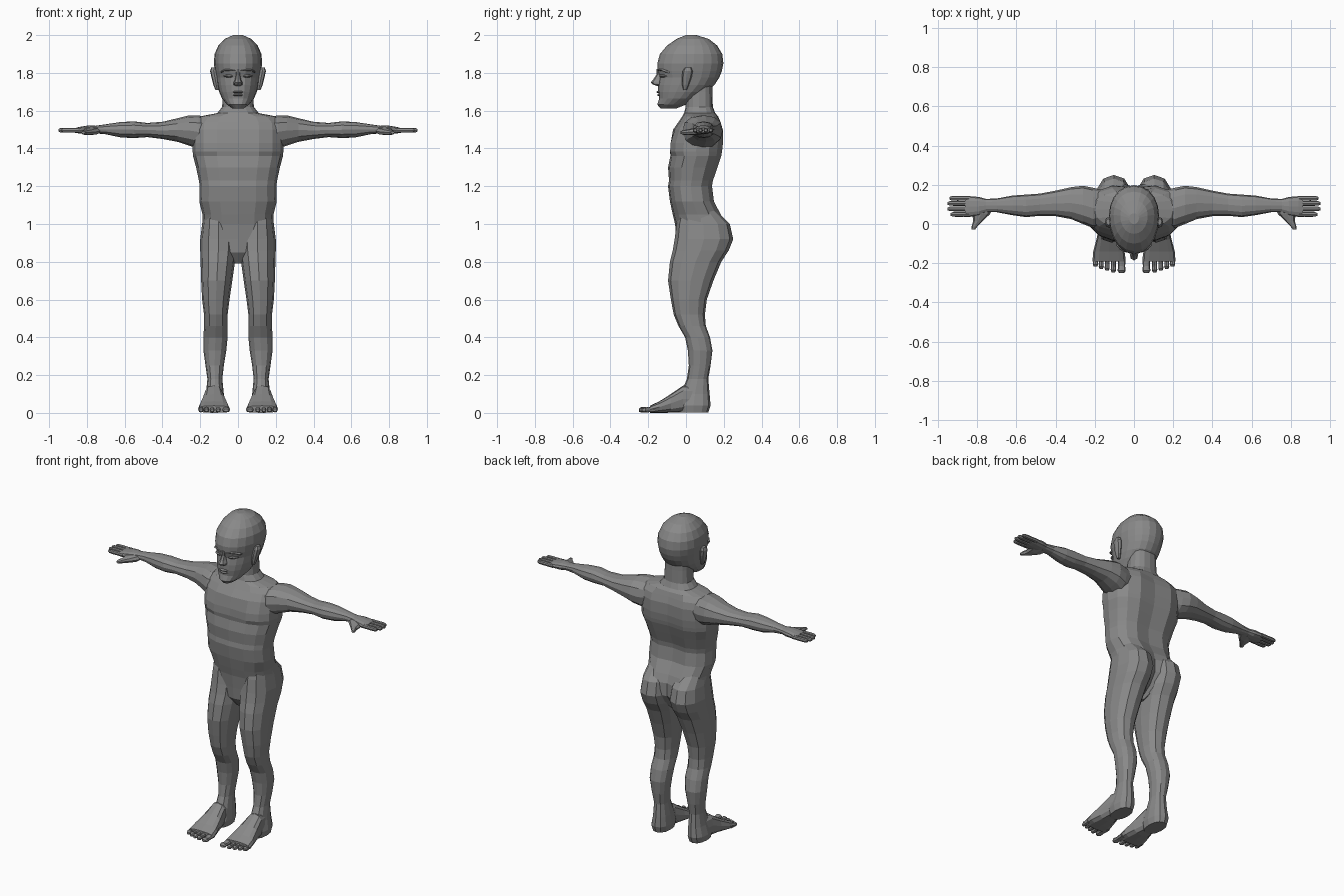
import bpy, bmesh, math

AXES = {'x': (1, 2, 0), 'y': (0, 2, 1), 'z': (0, 1, 2)}   # (a, b, along)
grey = bpy.data.materials.new("dark_grey")
grey.diffuse_color = (0.25, 0.25, 0.25, 1)


def loft(name, axis, rings, sides=12, power=2.3, mid=0.5, mirror=False, groove=None):
    """Skin rings of (position, a_min, a_max, b_min, b_max) along one axis."""
    ia, ib, it = AXES[axis]
    bm = bmesh.new()
    loops = []
    for t, a0, a1, b0, b1 in rings:
        loop = []
        for i in range(sides):
            ang = 2 * math.pi * i / sides
            c, s = math.cos(ang), math.sin(ang)
            c = math.copysign(abs(c) ** (2 / power), c)
            s = math.copysign(abs(s) ** (2 / power), s)
            cb = b0 + (b1 - b0) * mid
            co = [0, 0, 0]
            co[it] = t
            co[ia] = (a0 + a1) / 2 + (a1 - a0) / 2 * c
            co[ib] = cb + s * ((b1 - cb) if s > 0 else (cb - b0))
            if groove and abs(co[0]) < 0.005:
                co[1] += groove(t, s)
            loop.append(bm.verts.new(co))
        loops.append(loop)
    for p, q in zip(loops, loops[1:]):
        for i in range(sides):
            j = (i + 1) % sides
            bm.faces.new((p[i], p[j], q[j], q[i]))
    bm.faces.new(loops[0])
    bm.faces.new(loops[-1])
    bmesh.ops.recalc_face_normals(bm, faces=bm.faces)
    me = bpy.data.meshes.new(name)
    bm.to_mesh(me)
    bm.free()
    me.materials.append(grey)
    ob = bpy.data.objects.new(name, me)
    bpy.context.collection.objects.link(ob)
    if mirror:
        ob.modifiers.new("mirror", 'MIRROR').use_mirror_merge = False
    return ob


def sym(rows):
    return [(t, -w, w, b0, b1) for t, w, b0, b1 in rows]


# torso and neck, with a spine, seat and breastbone groove
def spine(t, s):
    if t > 1.56:
        return 0
    if s > 0:
        return -0.035 if t < 1.04 else -0.018
    return 0.013 if 1.38 < t < 1.5 else 0


body = loft("body", 'z', sym([
    (.79, .02, .0, .08), (.85, .085, -.045, .175), (.92, .145, -.05, .222),
    (1.0, .187, -.058, .222), (1.05, .188, -.07, .192), (1.12, .205, -.085, .155),
    (1.2, .203, -.095, .145), (1.23, .207, -.09, .15), (1.3, .222, -.095, .175),
    (1.36, .238, -.083, .195), (1.385, .24, -.093, .2), (1.43, .24, -.09, .205), (1.5, .24, -.068, .203),
    (1.54, .235, -.04, .19), (1.57, .2, -.02, .17), (1.587, .11, -.01, .155),
    (1.62, .084, -.002, .142), (1.7, .08, -.002, .14), (1.74, .08, .0, .14)]),
    sides=16, power=2.5, groove=spine)

parts = []
# legs with buttocks, knees and calves
parts.append(loft("leg", 'z', [
    (1.07, .04, .18, -.03, .16), (1.0, .015, .19, -.05, .232), (.92, .006, .2, -.06, .25),
    (.86, .008, .2, -.07, .226), (.8, .016, .198, -.085, .187), (.7, .03, .195, -.095, .145),
    (.6, .045, .19, -.08, .11), (.52, .055, .18, -.065, .1), (.46, .055, .18, -.04, .105),
    (.4, .055, .183, -.005, .127), (.33, .062, .183, .01, .14), (.25, .075, .172, .015, .13),
    (.18, .083, .162, .005, .118), (.1, .075, .17, -.03, .125), (.04, .07, .183, -.05, .13),
    (.002, .078, .175, -.04, .118)], mirror=True))
# feet and toes
parts.append(loft("foot", 'y', [
    (.07, .085, .165, .004, .14), (-.015, .08, .178, .003, .145), (-.08, .063, .192, .001, .1),
    (-.14, .048, .208, 0, .062), (-.19, .043, .212, 0, .038)], mirror=True, power=2.8))
for i, (x, r, tip) in enumerate([(.063, .021, -.25), (.105, .014, -.247), (.137, .013, -.238),
                                 (.167, .013, -.229), (.196, .014, -.218)]):
    parts.append(loft(f"toe_{i+1}", 'y', [
        (-.165, x - r, x + r, .004, .035), (tip + .035, x - r * .85, x + r * .85, .005, .027),
        (tip + .012, x - r, x + r, .002, .031), (tip, x - r * .6, x + r * .6, .006, .022)],
        sides=8, mirror=True))
# arms and palms
parts.append(loft("arm", 'x', [
    (.15, -.01, .17, 1.42, 1.56), (.21, -.02, .185, 1.4, 1.575), (.26, .0, .195, 1.415, 1.575),
    (.32, .025, .188, 1.435, 1.56), (.4, .04, .17, 1.45, 1.541), (.48, .042, .155, 1.46, 1.535),
    (.55, .035, .15, 1.455, 1.543), (.62, .045, .145, 1.458, 1.54), (.7, .06, .13, 1.475, 1.528),
    (.755, .06, .128, 1.48, 1.52), (.79, .043, .138, 1.475, 1.522),
    (.84, .036, .142, 1.479, 1.514), (.862, .038, .138, 1.483, 1.508)], mirror=True))
# fingers and thumb
for i, (y, tip) in enumerate([(.049, .935), (.077, .95), (.105, .95), (.131, .94)]):
    parts.append(loft(f"finger_{i+1}", 'x', [
        (x, y - r, y + r, 1.496 - r, 1.496 + r)
        for x, r in [(.835, .0125), (.87, .012), (.9, .0125), (tip - .01, .0115), (tip, .007)]],
        sides=8, mirror=True))
parts.append(loft("thumb", 'y', [
    (.095, .715, .82, 1.477, 1.517), (.05, .735, .825, 1.47, 1.51), (.015, .772, .82, 1.47, 1.502),
    (-.012, .798, .828, 1.472, 1.497), (-.028, .81, .828, 1.477, 1.491)], sides=8, mirror=True))
# head
parts.append(loft("head", 'z', sym([
    (1.612, .03, -.135, -.05), (1.632, .058, -.152, .0), (1.665, .085, -.142, .06),
    (1.7, .1, -.147, .11), (1.735, .109, -.147, .15), (1.775, .115, -.14, .176),
    (1.81, .122, -.15, .19), (1.85, .128, -.152, .198), (1.9, .124, -.138, .192),
    (1.945, .104, -.1, .165), (1.98, .07, -.05, .12), (2.0, .025, .0, .055)]),
    sides=20, power=2.1, mid=.55))
# nose, lips and brows
parts.append(loft("nose", 'z', sym([
    (1.82, .012, -.156, -.11), (1.79, .011, -.157, -.11), (1.765, .016, -.174, -.11),
    (1.75, .023, -.186, -.11), (1.738, .024, -.175, -.11), (1.73, .014, -.15, -.11)]), sides=8))
for name, z, y in [("upper_lip", 1.699, -.159), ("lower_lip", 1.683, -.155)]:
    parts.append(loft(name, 'x', [(x, y + d, -.09, z - h, z + h) for x, d, h in
                 [(-.036, .026, .002), (-.02, .007, .006), (0, 0, .008), (.02, .007, .006), (.036, .026, .002)]], sides=8))
parts.append(loft("brow", 'x', [
    (.012, -.15, -.1, 1.805, 1.818), (.04, -.145, -.1, 1.809, 1.823), (.07, -.132, -.09, 1.808, 1.821),
    (.09, -.11, -.07, 1.8, 1.81)], sides=8, mirror=True))
# eyes
parts.append(loft("eye", 'x', [
    (.022, -.133, -.1, 1.781, 1.785), (.034, -.141, -.1, 1.775, 1.793), (.05, -.139, -.1, 1.774, 1.794),
    (.066, -.129, -.09, 1.777, 1.79), (.076, -.114, -.08, 1.781, 1.785)], sides=8, mirror=True))
# ears
parts.append(loft("ear", 'z', [
    (1.71, .1, .12, -.014, .004), (1.735, .1, .13, -.02, .015), (1.775, .105, .14, -.022, .03),
    (1.81, .11, .148, -.018, .036), (1.828, .112, .142, -.006, .028)], sides=8, mirror=True))

# weld everything into one skin
for part in parts:
    mod = body.modifiers.new("join_" + part.name, 'BOOLEAN')
    mod.operation = 'UNION'
    mod.solver = 'EXACT'
    mod.object = part
    part.hide_render = True
    part.hide_set(True)
